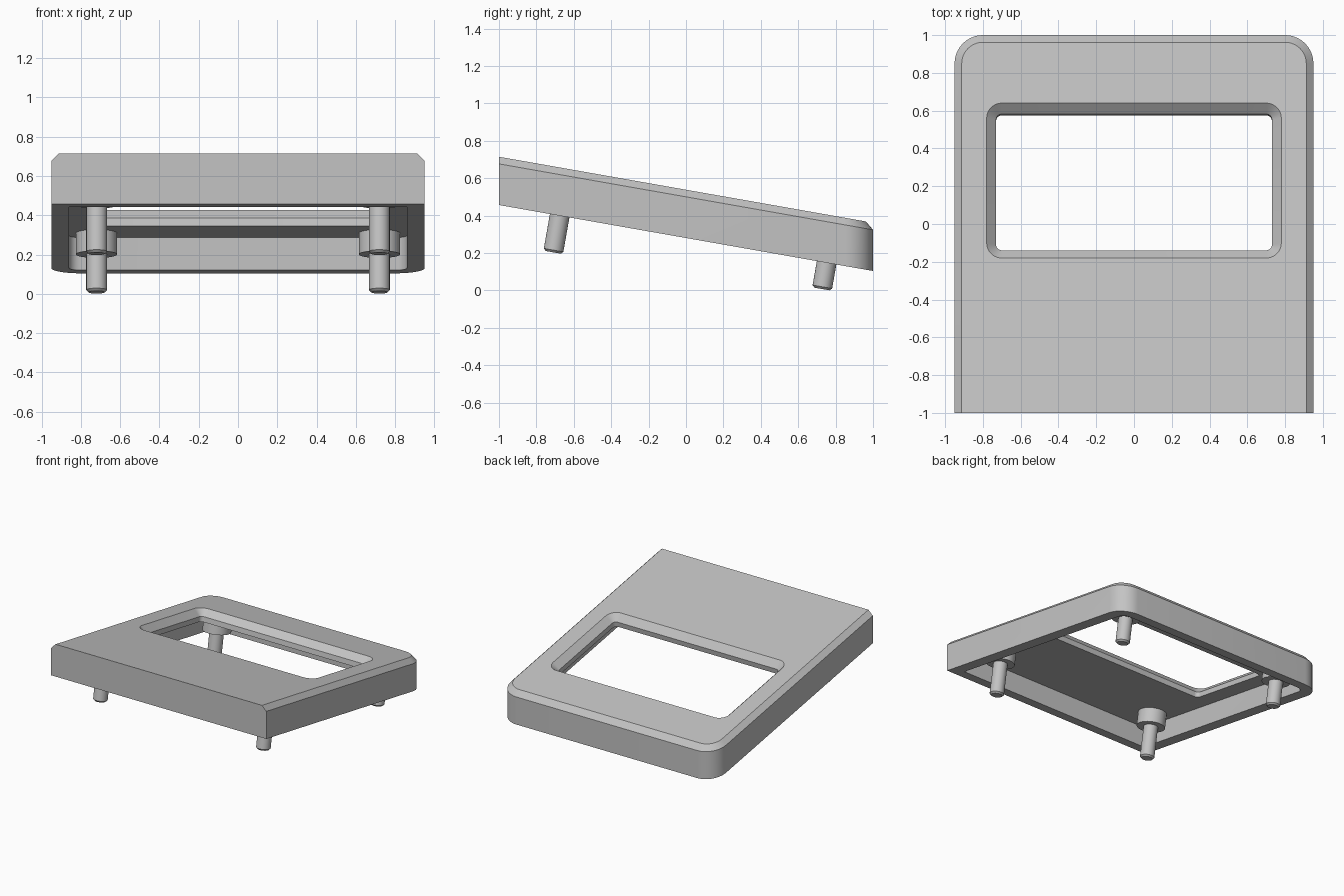
import bpy, bmesh
from math import radians, sin, cos, tan, pi
from mathutils import Matrix, Vector

cube = bpy.data.objects.get("Cube")
if cube:
    bpy.data.objects.remove(cube, do_unlink=True)

TILT = radians(10)
NORMAL = Vector((0, sin(TILT), cos(TILT)))
ROOF = 0.092     # vertical thickness of the roof
DEPTH = 0.258    # vertical height of the outer walls

grey = bpy.data.materials.new("plain grey")
grey.use_nodes = True
grey.diffuse_color = (0.55, 0.55, 0.55, 1)
grey.node_tree.nodes["Principled BSDF"].inputs["Base Color"].default_value = (0.55, 0.55, 0.55, 1)


def top_z(y):
    return 0.715 - tan(TILT) * (y + 1)


def finish(bm, name):
    bmesh.ops.recalc_face_normals(bm, faces=bm.faces)
    mesh = bpy.data.meshes.new(name)
    bm.to_mesh(mesh)
    bm.free()
    obj = bpy.data.objects.new(name, mesh)
    bpy.context.collection.objects.link(obj)
    mesh.materials.append(grey)
    bpy.ops.object.select_all(action='DESELECT')
    obj.select_set(True)
    bpy.context.view_layer.objects.active = obj
    bpy.ops.object.shade_smooth_by_angle(angle=radians(25))
    return obj


def ring(bm, x, front, back, r_front, r_back, drop=0, sink=0, steps=10):
    """Rounded rectangle on the sloping top, lowered straight down or along the normal."""
    verts = []
    corners = [(1, 1, r_back), (-1, 1, r_back), (-1, -1, r_front), (1, -1, r_front)]
    for i, (sx, sy, r) in enumerate(corners):
        cx, cy = sx * (x - r), (back - r if sy > 0 else front + r)
        for k in range(steps + 1):
            a = (i + k / steps) * pi / 2
            px, py = cx + r * cos(a), cy + r * sin(a)
            verts.append(bm.verts.new(Vector((px, py, top_z(py) - drop)) - NORMAL * sink))
    return verts


# Hollow sloping cover with a chamfered window, as a closed loop of rings
bm = bmesh.new()
c = 0.05
cy = c * cos(TILT)
window = (0.78 - c, -0.18 + cy, 0.64 - cy, 0.03, 0.03)
rings = [
    ring(bm, 0.95, -1, 1, 0, 0.15, drop=DEPTH),
    ring(bm, 0.95, -1, 1, 0, 0.15, drop=0.038),
    ring(bm, 0.912, -1, 0.962, 0, 0.112),
    ring(bm, 0.78, -0.18, 0.64, 0.08, 0.08),
    ring(bm, *window, sink=c),
    ring(bm, *window, sink=ROOF * cos(TILT)),
    ring(bm, 0.86, -0.91, 0.91, 0, 0.06, drop=ROOF),
    ring(bm, 0.86, -0.91, 0.91, 0, 0.06, drop=DEPTH),
]
for a, b in zip(rings, rings[1:] + rings[:1]):
    for i in range(len(a)):
        j = (i + 1) % len(a)
        bm.faces.new((a[i], a[j], b[j], b[i]))
bmesh.ops.remove_doubles(bm, verts=bm.verts, dist=0.0001)
bmesh.ops.dissolve_degenerate(bm, edges=bm.edges, dist=0.0001)
finish(bm, "sloping_cover")


def peg(name, radius, tip, length, chamfer=0):
    """Cylinder square to the cover, rising from the centre of its lower end."""
    bm = bmesh.new()
    bmesh.ops.create_cone(bm, cap_ends=True, segments=40, radius1=radius, radius2=radius,
                          depth=length, matrix=Matrix.Translation((0, 0, length / 2)))
    if chamfer:
        rim = [e for e in bm.edges if all(v.co.z < 0.001 for v in e.verts)]
        bmesh.ops.bevel(bm, geom=rim, offset=chamfer, segments=1, affect='EDGES')
    bm.transform(Matrix.Translation(tip) @ Matrix.Rotation(-TILT, 4, 'X'))
    finish(bm, name)


# Four pins, each standing on a wider boss under the roof
for end, tip_y, tip_z in (("front", -0.71, 0.204), ("back", 0.727, 0.008)):
    # distance along the peg from its tip up to the ceiling
    reach = (top_z(tip_y) - ROOF - tip_z) * cos(TILT)
    for side, sx in (("left", 1), ("right", -1)):
        tip = Vector((sx * 0.72, tip_y, tip_z))
        peg(f"{end}_{side}_pin", 0.053, tip, reach - 0.05, 0.012)
        peg(f"{end}_{side}_boss", 0.105, tip + NORMAL * (reach - 0.11), 0.13)
